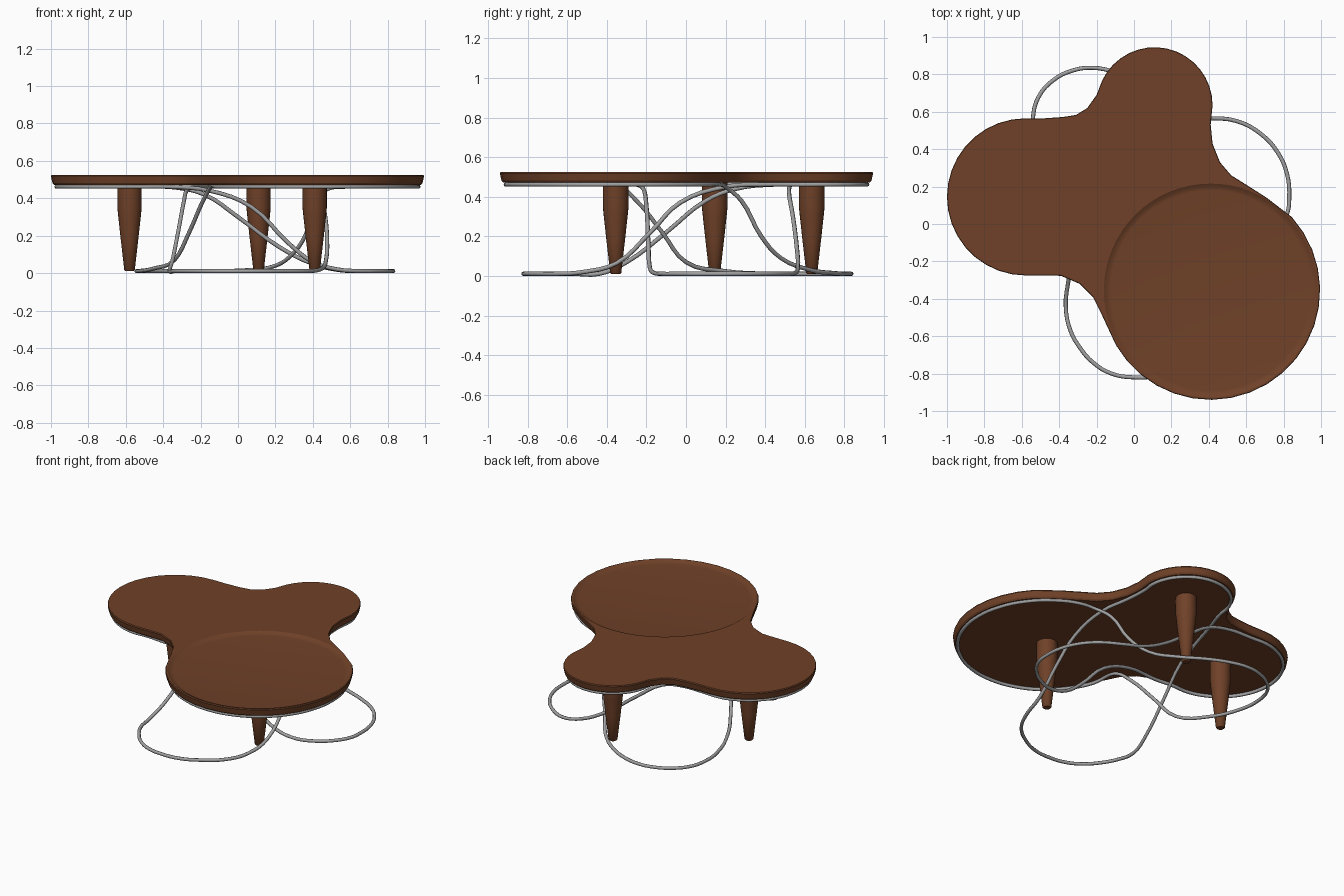
import bpy, bmesh, math

if "Cube" in bpy.data.objects:
    bpy.data.objects.remove(bpy.data.objects["Cube"])

def material(name, rgb):
    m = bpy.data.materials.new(name)
    m.diffuse_color = (*rgb, 1)
    m.use_nodes = True
    m.node_tree.nodes["Principled BSDF"].inputs["Base Color"].default_value = m.diffuse_color
    return m

WOOD = material("walnut brown", (0.16, 0.053, 0.021))
STEEL = material("brushed steel", (0.36, 0.36, 0.36))

# lobe centre x, y, radius
LEFT = (-0.58, 0.145, 0.42)
BACK = (0.11, 0.635, 0.31)
RIGHT = (0.41, -0.355, 0.585)

def arc(lobe, a0, a1, step=10, inset=0.0):
    n = max(1, round(abs(a1 - a0) / step))
    x, y, r = lobe
    angs = [math.radians(a0 + (a1 - a0) * i / n) for i in range(n + 1)]
    return [(x + (r - inset) * math.cos(a), y + (r - inset) * math.sin(a)) for a in angs]

def new_object(name, bm, mat):
    bmesh.ops.recalc_face_normals(bm, faces=bm.faces)
    me = bpy.data.meshes.new(name)
    bm.to_mesh(me)
    bm.free()
    me.materials.append(mat)
    ob = bpy.data.objects.new(name, me)
    bpy.context.collection.objects.link(ob)
    return ob

def smooth(ob, deg):
    bpy.ops.object.select_all(action='DESELECT')
    ob.select_set(True)
    bpy.context.view_layer.objects.active = ob
    bpy.ops.object.shade_smooth_by_angle(angle=math.radians(deg))

def loft(name, rings, mat):
    bm = bmesh.new()
    vs = [[bm.verts.new(p) for p in ring] for ring in rings]
    n = len(vs[0])
    for a, b in zip(vs, vs[1:]):
        for i in range(n):
            j = (i + 1) % n
            bm.faces.new((a[i], a[j], b[j], b[i]))
    bm.faces.new(vs[0])
    bm.faces.new(vs[-1])
    return new_object(name, bm, mat)

# three-lobed table top: lobe arcs joined by concave necks
outline = (arc(RIGHT, -150, 42)
           + [(0.71, 0.14), (0.60, 0.21), (0.52, 0.26), (0.46, 0.33), (0.42, 0.43), (0.41, 0.53)]
           + arc(BACK, 0, 155)
           + [(-0.20, 0.69), (-0.25, 0.62), (-0.31, 0.583), (-0.38, 0.572), (-0.48, 0.565)]
           + arc(LEFT, 90, 270)
           + [(-0.48, -0.275), (-0.39, -0.277), (-0.29, -0.32), (-0.22, -0.39), (-0.17, -0.49)])

def inset_ring(pts, d, z):
    out, n = [], len(pts)
    for i, (x, y) in enumerate(pts):
        ax, ay = pts[i - 1]
        bx, by = pts[(i + 1) % n]
        l = math.hypot(bx - ax, by - ay)
        out.append((x - (by - ay) / l * d, y + (bx - ax) / l * d, z))
    return out

top = loft("table_top", [inset_ring(outline, d, z) for d, z in
                         ((0.016, 0.472), (0.008, 0.482), (0.0, 0.518), (0.003, 0.525))], WOOD)

# shallow round tray sunk into the largest lobe
def circle(x, y, r, z, n):
    return [(x + r * math.cos(2 * math.pi * i / n), y + r * math.sin(2 * math.pi * i / n), z)
            for i in range(n)]

cutter = loft("tray_cutter", [circle(RIGHT[0], RIGHT[1], r, z, 64) for r, z in
                              ((0.535, 0.510), (0.550, 0.512), (0.571, 0.525), (0.571, 0.56))], WOOD)
mod = top.modifiers.new("tray", 'BOOLEAN')
mod.operation = 'DIFFERENCE'
mod.solver = 'EXACT'
mod.object = cutter
bpy.context.view_layer.objects.active = top
bpy.ops.object.modifier_apply(modifier=mod.name)
bpy.data.objects.remove(cutter)
smooth(top, 25)

# turned tapering legs under each lobe
for name, (x, y, r) in (("left", LEFT), ("back", BACK), ("right", RIGHT)):
    leg = loft(name + "_leg", [circle(x, y, rr, z, 24) for rr, z in
               ((0.022, 0.01), (0.028, 0.016), (0.048, 0.19), (0.061, 0.31), (0.065, 0.35), (0.065, 0.476))], WOOD)
    smooth(leg, 40)

# three closed wire rings: each hugs one lobe above and loops out on the floor opposite
F, T = 0.011, 0.462

def wire(name, lobe, a0, a1, path):
    pts = [(x, y, T) for x, y in arc(lobe, a0, a1, 18, 0.03)] + path
    cu = bpy.data.curves.new(name, 'CURVE')
    cu.dimensions = '3D'
    cu.bevel_depth = 0.011
    cu.bevel_resolution = 2
    cu.resolution_u = 4
    sp = cu.splines.new('BEZIER')
    sp.bezier_points.add(len(pts) - 1)
    for bp, p in zip(sp.bezier_points, pts):
        bp.co = p
        bp.handle_left_type = bp.handle_right_type = 'AUTO'
    sp.use_cyclic_u = True
    ob = bpy.data.objects.new(name, cu)
    bpy.context.collection.objects.link(ob)
    bpy.ops.object.select_all(action='DESELECT')
    ob.select_set(True)
    bpy.context.view_layer.objects.active = ob
    bpy.ops.object.convert(target='MESH')
    ob = bpy.context.view_layer.objects.active
    ob.data.materials.clear()
    ob.data.materials.append(STEEL)
    smooth(ob, 50)

wire("back_wire_ring", BACK, -15, 180, [
    (-0.23, 0.45, T), (-0.275, 0.25, 0.44), (-0.29, 0.10, 0.38), (-0.32, -0.10, 0.22),
    (-0.35, -0.30, 0.07), (-0.365, -0.44, F), (-0.34, -0.57, F), (-0.29, -0.66, F),
    (-0.22, -0.74, F), (-0.12, -0.80, F), (0.0, -0.82, F), (0.12, -0.81, F), (0.25, -0.75, F),
    (0.37, -0.65, F), (0.44, -0.52, 0.02), (0.47, -0.35, 0.065), (0.475, -0.18, 0.22),
    (0.455, -0.03, 0.37), (0.43, 0.20, 0.45), (0.39, 0.40, T)])

wire("right_wire_ring", RIGHT, 72, -180, [
    (-0.19, -0.25, 0.38), (-0.26, -0.12, 0.22), (-0.34, 0.0, 0.07), (-0.45, 0.19, 0.025),
    (-0.53, 0.42, F), (-0.54, 0.57, F), (-0.51, 0.68, F), (-0.43, 0.77, F), (-0.33, 0.82, F),
    (-0.22, 0.835, F), (-0.10, 0.81, F), (0.04, 0.74, 0.015), (0.17, 0.63, 0.03),
    (0.28, 0.48, 0.09), (0.36, 0.38, 0.20), (0.42, 0.28, 0.38), (0.48, 0.20, 0.45)])

wire("left_wire_ring", LEFT, 80, 280, [
    (-0.38, -0.25, T), (-0.15, -0.215, 0.44), (0.07, -0.20, 0.355), (0.27, -0.19, 0.16),
    (0.40, -0.185, 0.06), (0.53, -0.17, 0.02), (0.66, -0.12, F), (0.76, -0.04, F),
    (0.82, 0.06, F), (0.83, 0.14, F), (0.82, 0.26, F), (0.77, 0.38, F), (0.68, 0.48, F),
    (0.55, 0.55, 0.015), (0.40, 0.565, 0.05), (0.22, 0.56, 0.14), (0.0, 0.54, 0.30),
    (-0.18, 0.52, 0.42), (-0.33, 0.525, 0.457)])
